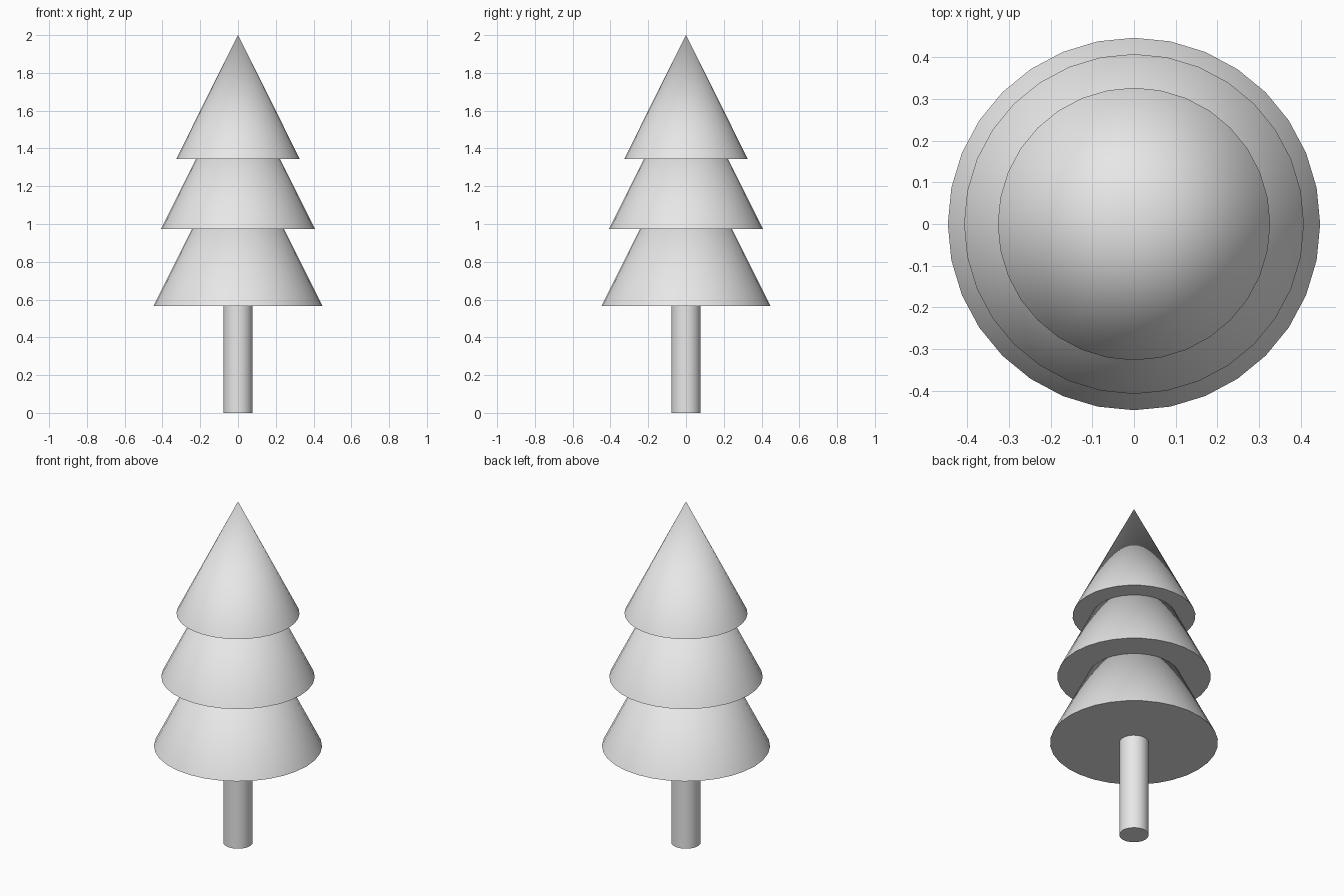
import bpy
import math

cube = bpy.data.objects.get("Cube")
if cube:
    bpy.data.objects.remove(cube, do_unlink=True)

# Single plain material
grey = bpy.data.materials.new("light_grey")
grey.use_nodes = True
colour = (0.8, 0.8, 0.8, 1)
grey.diffuse_color = colour
grey.node_tree.nodes["Principled BSDF"].inputs["Base Color"].default_value = colour


def finish(name):
    obj = bpy.context.object
    obj.name = name
    obj.data.materials.append(grey)
    bpy.ops.object.shade_smooth_by_angle(angle=math.radians(30))


# Trunk
trunk_height = 0.57
bpy.ops.mesh.primitive_cylinder_add(
    vertices=32, radius=0.078, depth=trunk_height, location=(0, 0, trunk_height / 2))
finish("trunk")

# Foliage tiers: name, radius, base height, tip height
tiers = [
    ("lower_foliage", 0.447, 0.567, 1.46),
    ("middle_foliage", 0.408, 0.973, 1.79),
    ("upper_foliage", 0.327, 1.345, 2.0),
]
for name, radius, base, tip in tiers:
    bpy.ops.mesh.primitive_cone_add(
        vertices=32, radius1=radius, radius2=0, depth=tip - base,
        location=(0, 0, (base + tip) / 2))
    finish(name)
